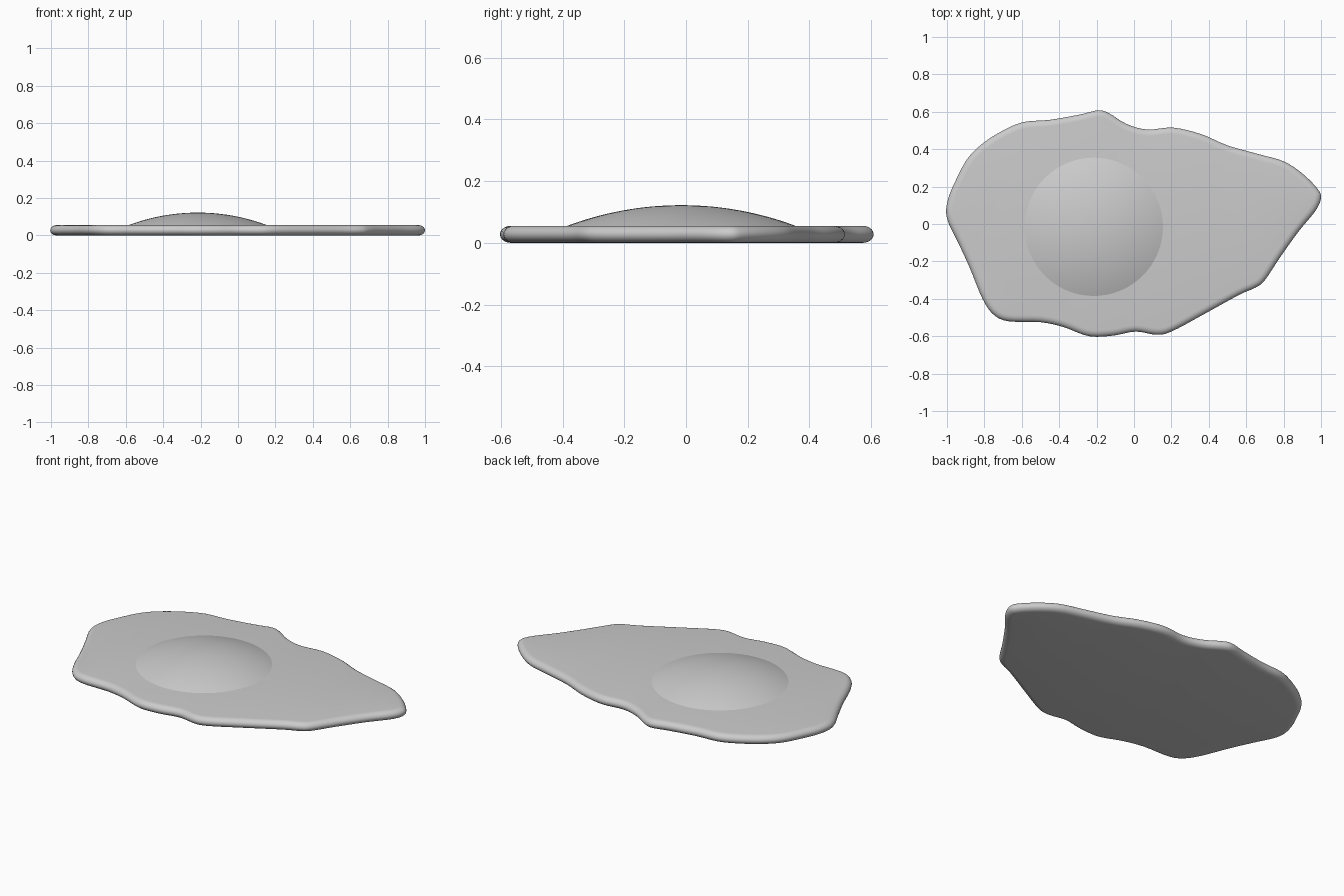
import bpy, bmesh, math
from mathutils import Vector

if "Cube" in bpy.data.objects:
    bpy.data.objects.remove(bpy.data.objects["Cube"])

# Outline of the egg white, clockwise seen from above
OUTLINE = [
    (-1.0, .03), (-.995, .13), (-.95, .24), (-.89, .35), (-.81, .43), (-.70, .50),
    (-.59, .545), (-.45, .557), (-.29, .585), (-.19, .608), (-.13, .59), (-.04, .535),
    (.07, .505), (.21, .515), (.36, .48), (.50, .42), (.66, .375), (.80, .335),
    (.90, .27), (.98, .19), (1.0, .14), (.97, .07), (.88, -.04), (.78, -.18),
    (.70, -.30), (.65, -.34), (.56, -.38), (.36, -.49), (.20, -.575), (.12, -.592),
    (.01, -.575), (-.10, -.595), (-.20, -.603), (-.27, -.592), (-.38, -.55),
    (-.50, -.525), (-.67, -.52), (-.75, -.485), (-.81, -.40), (-.88, -.23), (-.94, -.10)]


def smooth_loop(points, steps):
    """Closed Catmull-Rom curve through the points."""
    p = [Vector(q) for q in points]
    n, out = len(p), []
    for i in range(n):
        a, b, c, d = p[i - 1], p[i], p[(i + 1) % n], p[(i + 2) % n]
        for s in range(steps):
            t = s / steps
            out.append(.5 * (2 * b + (c - a) * t + (2 * a - 5 * b + 4 * c - d) * t * t
                             + (3 * b - a - 3 * c + d) * t ** 3))
    return out


def loft(name, rings, location=(0, 0, 0)):
    """Skin between closed rings and cap both ends."""
    bm = bmesh.new()
    loops = [[bm.verts.new(v) for v in ring] for ring in rings]
    for lo, hi in zip(loops, loops[1:]):
        n = len(lo)
        for i in range(n):
            j = (i + 1) % n
            bm.faces.new((lo[i], lo[j], hi[j], hi[i]))
    caps = [bm.faces.new(loops[0]), bm.faces.new(loops[-1])]
    bmesh.ops.triangulate(bm, faces=caps)
    bmesh.ops.recalc_face_normals(bm, faces=bm.faces)
    mesh = bpy.data.meshes.new(name)
    bm.to_mesh(mesh)
    bm.free()
    obj = bpy.data.objects.new(name, mesh)
    obj.location = location
    bpy.context.collection.objects.link(obj)
    bpy.context.view_layer.objects.active = obj
    obj.select_set(True)
    bpy.ops.object.shade_smooth_by_angle(angle=math.radians(35))
    obj.select_set(False)
    return obj


# Egg white: flat slab with a rounded rim
THICK, INSET = .055, .035
edge = smooth_loop(OUTLINE, 4)
count = len(edge)
inward = []
for i in range(count):
    d = edge[(i + 1) % count] - edge[i - 1]
    inward.append(Vector((d.y, -d.x)).normalized())
rings = []
for k in range(11):
    a = -math.pi / 2 + math.pi * k / 10
    off = INSET * (1 - math.cos(a))
    z = THICK / 2 * (1 + math.sin(a))
    rings.append([(p + n * off).to_3d() + Vector((0, 0, z)) for p, n in zip(edge, inward)])
loft("egg_white", rings)

# Yolk: shallow spherical cap, slightly sunk into the white
RADIUS, HEIGHT, SEG = .37, .067, 64
R = (RADIUS ** 2 + HEIGHT ** 2) / (2 * HEIGHT)
rings = []
for k in range(17):
    r = RADIUS * 1.03 * (1 - k / 16.2)
    z = THICK + HEIGHT - R + math.sqrt(R * R - r * r)
    rings.append([(r * math.cos(2 * math.pi * i / SEG), r * math.sin(2 * math.pi * i / SEG), z)
                  for i in range(SEG)])
loft("yolk", rings, (-.215, -.015, 0))
